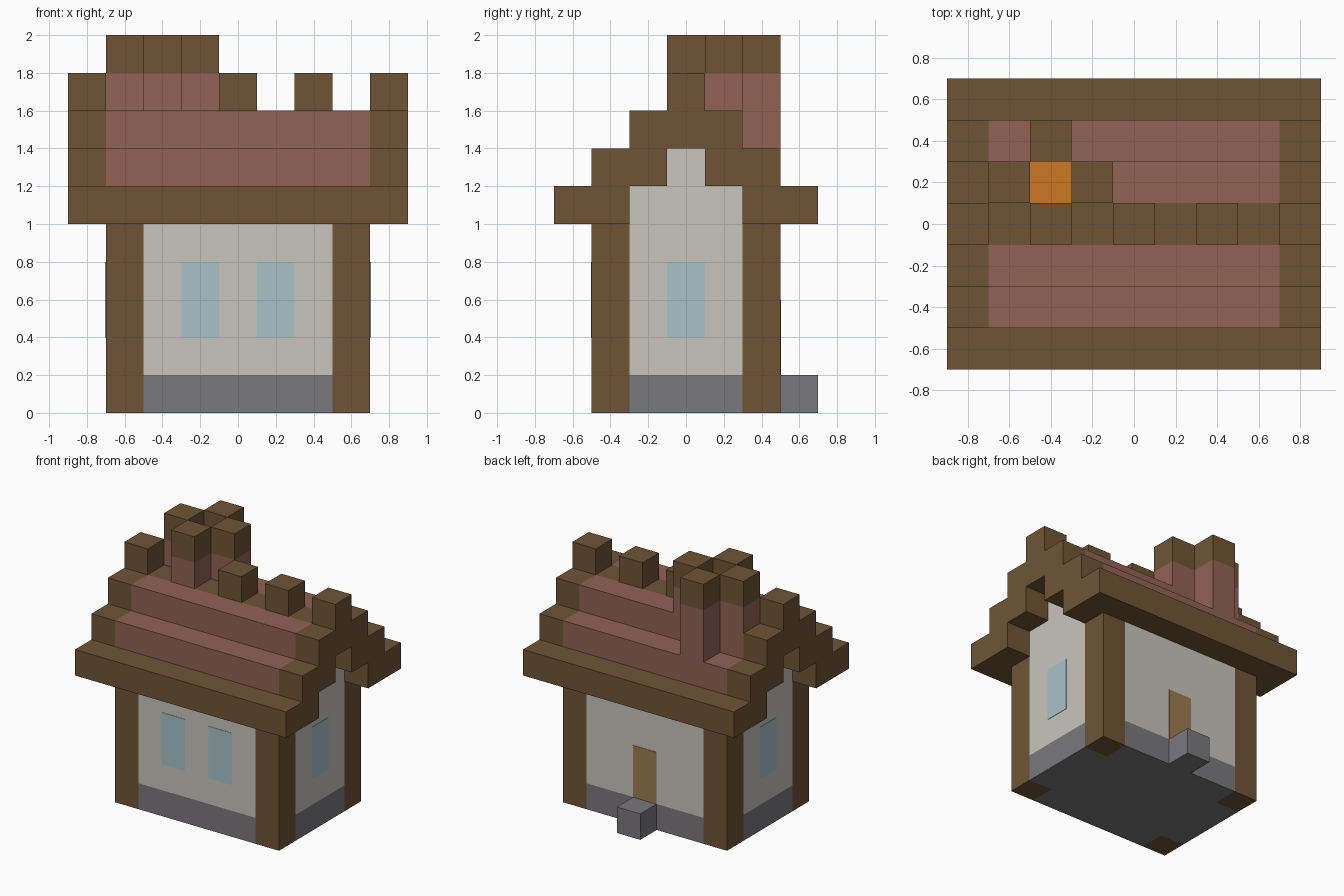
import bpy
import bmesh
from mathutils import Vector

cube = bpy.data.objects.get("Cube")
if cube:
    bpy.data.objects.remove(cube, do_unlink=True)


def material(name, rgb):
    """Flat colour from 0-255 sRGB, stored as linear."""
    lin = [(c / 255 / 12.92) if c < 11 else ((c / 255 + 0.055) / 1.055) ** 2.4 for c in rgb]
    mat = bpy.data.materials.new(name)
    mat.use_nodes = True
    bsdf = mat.node_tree.nodes["Principled BSDF"]
    bsdf.inputs["Base Color"].default_value = (*lin, 1)
    bsdf.inputs["Roughness"].default_value = 0.9
    mat.diffuse_color = (*lin, 1)
    return mat


TIMBER = material("brown timber", (111, 85, 54))
TILE = material("red roof tile", (145, 98, 85))
PLASTER = material("pale plaster", (200, 197, 189))
STONE = material("grey stone", (122, 120, 124))
GLASS = material("blue glass", (168, 195, 201))
DOOR = material("light wood", (156, 124, 79))
FIRE = material("orange fire", (204, 119, 34))


def sweep(name, profile, stations, axis, mats, rule=None):
    """Extrude a closed 2D profile through stations on x or z; rule(centre) picks the material."""
    bm = bmesh.new()
    rings = []
    for s in stations:
        rings.append([bm.verts.new((s, a, b) if axis == "x" else (a, b, s))
                      for a, b in profile])
    n = len(profile)
    for r0, r1 in zip(rings, rings[1:]):
        for i in range(n):
            j = (i + 1) % n
            bm.faces.new((r0[i], r0[j], r1[j], r1[i]))
    bm.faces.new(rings[0])
    bm.faces.new(rings[-1])
    bmesh.ops.recalc_face_normals(bm, faces=bm.faces)
    if rule:
        for f in bm.faces:
            f.material_index = rule(f.calc_center_median())
    mesh = bpy.data.meshes.new(name)
    bm.to_mesh(mesh)
    bm.free()
    for m in mats:
        mesh.materials.append(m)
    obj = bpy.data.objects.new(name, mesh)
    bpy.context.collection.objects.link(obj)
    return obj


def box(name, centre, size, stations, mats, rule=None):
    """Upright box with a rectangular plan and one or more height bands."""
    c, h = Vector(centre), Vector(size) / 2
    plan = [(c.x + sx * h.x, c.y + sy * h.y)
            for sx, sy in ((-1, -1), (1, -1), (1, 1), (-1, 1))]
    return sweep(name, plan, stations, "z", mats, rule)


def mirrored(half):
    """Complete a half profile by reflecting its first coordinate."""
    return half + [(-a, b) for a, b in reversed(half)]


U = 0.2       # block size
T = 0.003     # plate depth on each side of a wall face

# Walls on a stone footing, with notched corners for the posts
cross = mirrored([(0.5, -0.5), (0.5, -0.3), (0.7, -0.3), (0.7, 0.3), (0.5, 0.3), (0.5, 0.5)])
sweep("walls", cross, (0, U, 1), "z", [PLASTER, STONE], lambda c: int(c.z < U))

# Corner posts
for side, sx in (("right", 1), ("left", -1)):
    for end, sy in (("back", 1), ("front", -1)):
        box(f"{end}_{side}_post", (sx * 0.6, sy * 0.4), (U, U), (0, 1), [TIMBER])

# Stepped gable filling the roof ends
gable = mirrored([(0.3, 1.0), (0.3, 1.2), (0.1, 1.2), (0.1, 1.4)])
sweep("gable_wall", gable, (-0.7, 0.7), "x", [PLASTER])

# Stepped roof: timber verges, eaves and ridge around tiled slopes
roof = mirrored([(0.1, 1.4), (0.1, 1.2), (0.3, 1.2), (0.3, 1.0), (0.7, 1.0), (0.7, 1.2),
                 (0.5, 1.2), (0.5, 1.4), (0.3, 1.4), (0.3, 1.6), (0.1, 1.6)])
sweep("roof", roof, (-0.9, -0.7, 0.7, 0.9), "x", [TIMBER, TILE],
      lambda c: int(abs(c.x) < 0.7 and c.z > 1.25 and abs(c.y) > 0.15))

# Ridge blocks
for i, x in enumerate((-0.8, 0, 0.4, 0.8)):
    box(f"ridge_block_{i + 1}", (x, 0), (U, U), (1.6, 1.8), [TIMBER])

# Chimney: four capped columns around a fire
cx, cy = -0.4, 0.2
for name, dx, dy, base in (("front", 0, -U, 1.6), ("back", 0, U, 1.4),
                           ("left", U, 0, 1.6), ("right", -U, 0, 1.6)):
    box(f"chimney_{name}", (cx + dx, cy + dy), (U, U), (base, 1.8, 2.0),
        [TILE, TIMBER], lambda c: int(c.z > 1.8))
box("chimney_fire", (cx, cy), (U, U), (1.6, 1.605), [FIRE])

# Windows
for side, s in (("right", 1), ("left", -1)):
    box(f"front_{side}_window", (s * U, -0.5), (U, 2 * T), (0.4, 0.8), [GLASS])
    box(f"{side}_gable_window", (s * 0.7, 0), (2 * T, U), (0.4, 0.8), [GLASS])

# Door and step at the back
box("door", (0, 0.5), (U, 2 * T), (0.2, 0.6), [DOOR])
box("door_step", (0, 0.6), (U, U), (0, U), [STONE])
